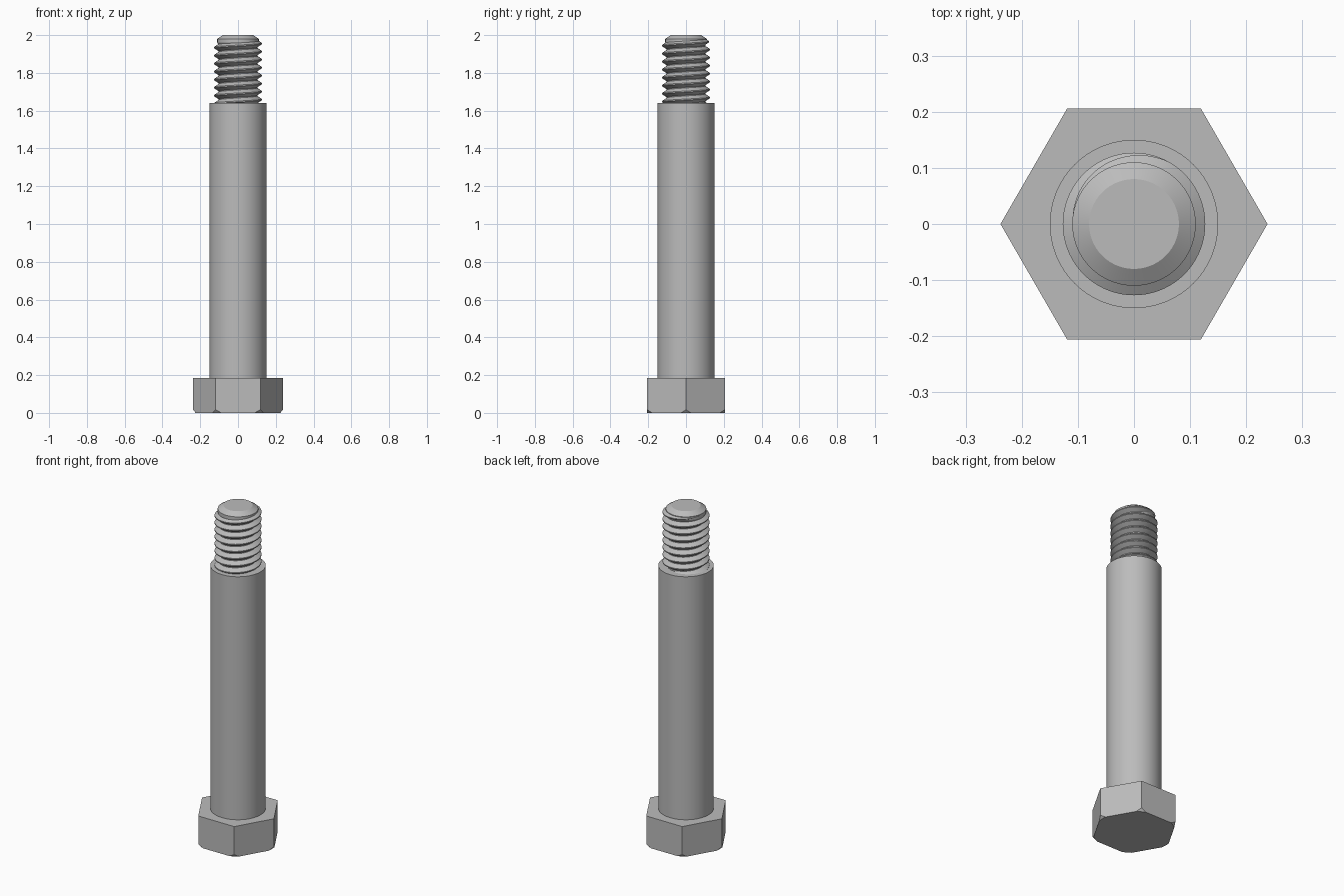
import bpy, bmesh, math

if "Cube" in bpy.data.objects:
    bpy.data.objects.remove(bpy.data.objects["Cube"])

# One plain steel colour
steel = bpy.data.materials.new("steel_grey")
steel.use_nodes = True
colour = (0.5, 0.5, 0.5, 1)
steel.diffuse_color = colour
steel.node_tree.nodes["Principled BSDF"].inputs["Base Color"].default_value = colour


def finish(name, bm):
    bmesh.ops.recalc_face_normals(bm, faces=bm.faces)
    mesh = bpy.data.meshes.new(name)
    bm.to_mesh(mesh)
    bm.free()
    mesh.materials.append(steel)
    obj = bpy.data.objects.new(name, mesh)
    bpy.context.collection.objects.link(obj)
    return obj


def smooth(obj):
    bpy.ops.object.select_all(action="DESELECT")
    obj.select_set(True)
    bpy.context.view_layer.objects.active = obj
    bpy.ops.object.shade_smooth_by_angle(angle=math.radians(28))


def lathe(name, profile, sides=96):
    """Stack of rings from (radius, height) pairs, capped at both ends."""
    bm = bmesh.new()
    rings = [[bm.verts.new((r * math.cos(math.tau * i / sides),
                            r * math.sin(math.tau * i / sides), z))
              for i in range(sides)] for r, z in profile]
    for low, high in zip(rings, rings[1:]):
        for i in range(sides):
            j = (i + 1) % sides
            bm.faces.new((low[i], low[j], high[j], high[i]))
    bm.faces.new(rings[0])
    bm.faces.new(rings[-1])
    return finish(name, bm)


# Hexagonal head, its lower corners trimmed by a cone
head = lathe("hex_head", [(0.238, 0), (0.238, 0.185)], sides=6)
cone = lathe("head_chamfer_cutter", [(0.224, 0), (0.264, 0.05), (0.264, 0.3)])
trim = head.modifiers.new("chamfer", "BOOLEAN")
trim.operation = "INTERSECT"
trim.solver = "EXACT"
trim.object = cone
bpy.context.view_layer.objects.active = head
bpy.ops.object.modifier_apply(modifier=trim.name)
bpy.data.objects.remove(cone)
smooth(head)

# Plain shoulder
smooth(lathe("shank", [(0.15, 0.18), (0.15, 1.64)]))

# Threaded core with chamfered tip
ROOT, CREST, PITCH = 0.102, 0.127, 0.0423
smooth(lathe("thread_core", [(ROOT, 1.63), (ROOT, 1.945), (0.11, 1.96),
                             (0.11, 1.98), (0.08, 2.0)]))

# Right-hand helical thread that fades out over its last third of a turn
STEPS, TURNS, TOP = 72, 8.25, 1.976
section = [(0, -0.47), (1, -0.07), (1, 0.07), (0, 0.47)]
bm = bmesh.new()
rows = []
count = int(STEPS * TURNS)
for i in range(count + 1):
    left = (count - i) / STEPS
    angle = math.pi - math.tau * left
    fade = min(1, left * 3)
    row = []
    for lift, offset in section:
        r = ROOT - 0.001 + lift * (CREST - ROOT + 0.001) * (0.3 + 0.7 * fade)
        z = TOP + PITCH * (offset * (0.3 + 0.7 * fade) - left)
        row.append(bm.verts.new((r * math.cos(angle), r * math.sin(angle), z)))
    rows.append(row)
for a, b in zip(rows, rows[1:]):
    for k in range(4):
        m = (k + 1) % 4
        bm.faces.new((a[k], b[k], b[m], a[m]))
bm.faces.new(rows[0])
bm.faces.new(rows[-1])
smooth(finish("screw_thread", bm))
